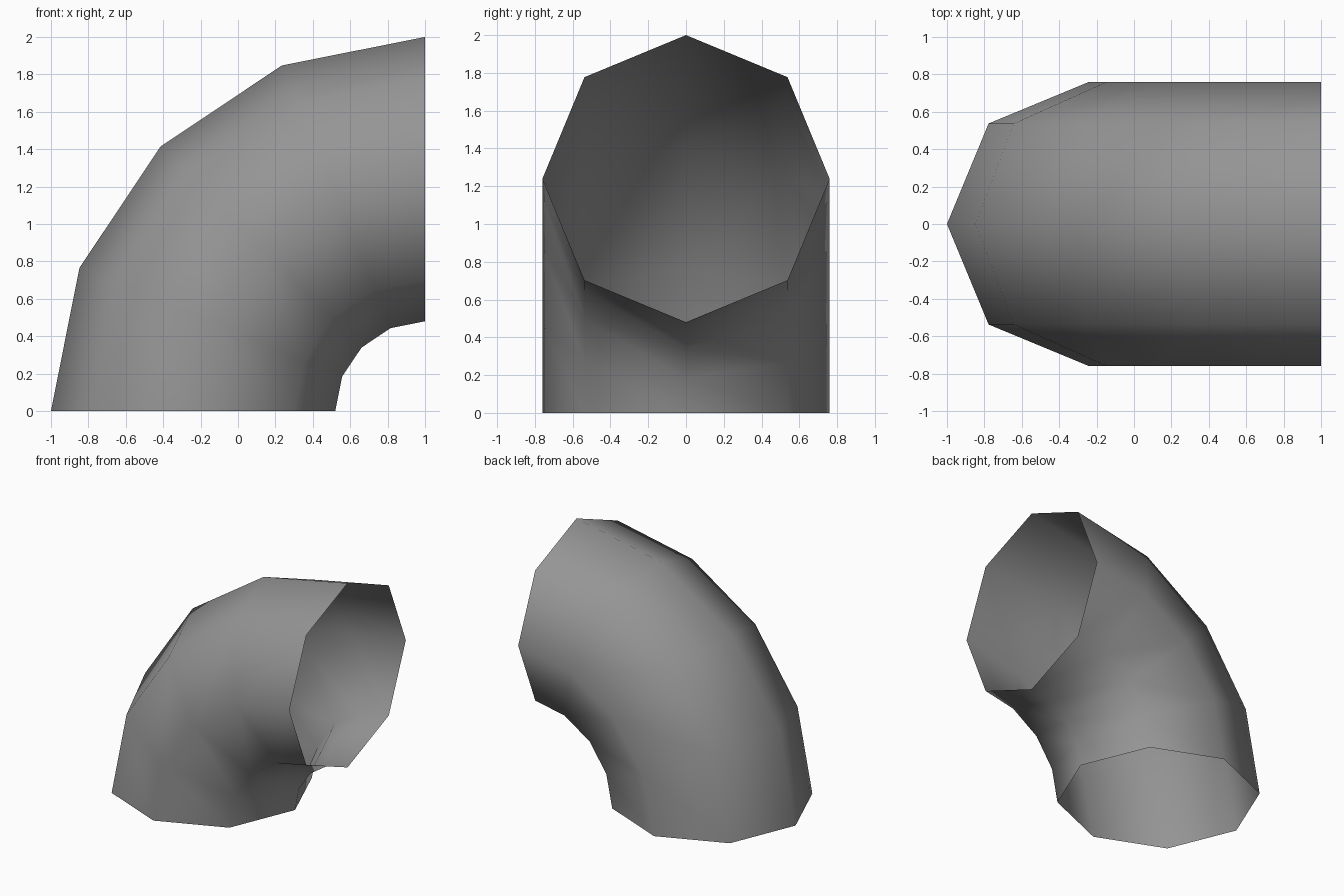
import bpy, bmesh, math
from mathutils import Vector

cube = bpy.data.objects.get("Cube")
if cube:
    bpy.data.objects.remove(cube, do_unlink=True)

PIPE_RADIUS = 0.76
BEND_RADIUS = 1.24
SIDES = 8
BEND_STEPS = 4
BEND_CENTRE = Vector((1, 0, 0))

# Plain grey material
grey = bpy.data.materials.new("plain grey")
grey.use_nodes = True
colour = (0.3, 0.3, 0.3, 1)
grey.diffuse_color = colour
grey.node_tree.nodes["Principled BSDF"].inputs["Base Color"].default_value = colour

# Open octagonal ring at the foot, swept a quarter turn around the bend
bm = bmesh.new()
ring = bmesh.ops.create_circle(bm, segments=SIDES, radius=PIPE_RADIUS, cap_ends=False)["verts"]
for v in ring:
    angle = math.atan2(v.co.y, v.co.x)
    v.co = BEND_CENTRE + Vector((PIPE_RADIUS * math.cos(angle) - BEND_RADIUS,
                                 PIPE_RADIUS * math.sin(angle), 0))
bmesh.ops.spin(bm, geom=ring + bm.edges[:], cent=BEND_CENTRE, axis=(0, 1, 0),
               angle=math.pi / 2, steps=BEND_STEPS, use_duplicate=False)

# Turn every face away from the pipe's centre line
bm.normal_update()
for face in bm.faces:
    middle = face.calc_center_median()
    radial = Vector((middle.x - BEND_CENTRE.x, 0, middle.z)).normalized()
    if face.normal.dot(middle - BEND_CENTRE - radial * BEND_RADIUS) < 0:
        face.normal_flip()
    face.smooth = True

mesh = bpy.data.meshes.new("pipe_elbow")
bm.to_mesh(mesh)
bm.free()
mesh.materials.append(grey)
elbow = bpy.data.objects.new("pipe_elbow", mesh)
bpy.context.collection.objects.link(elbow)
